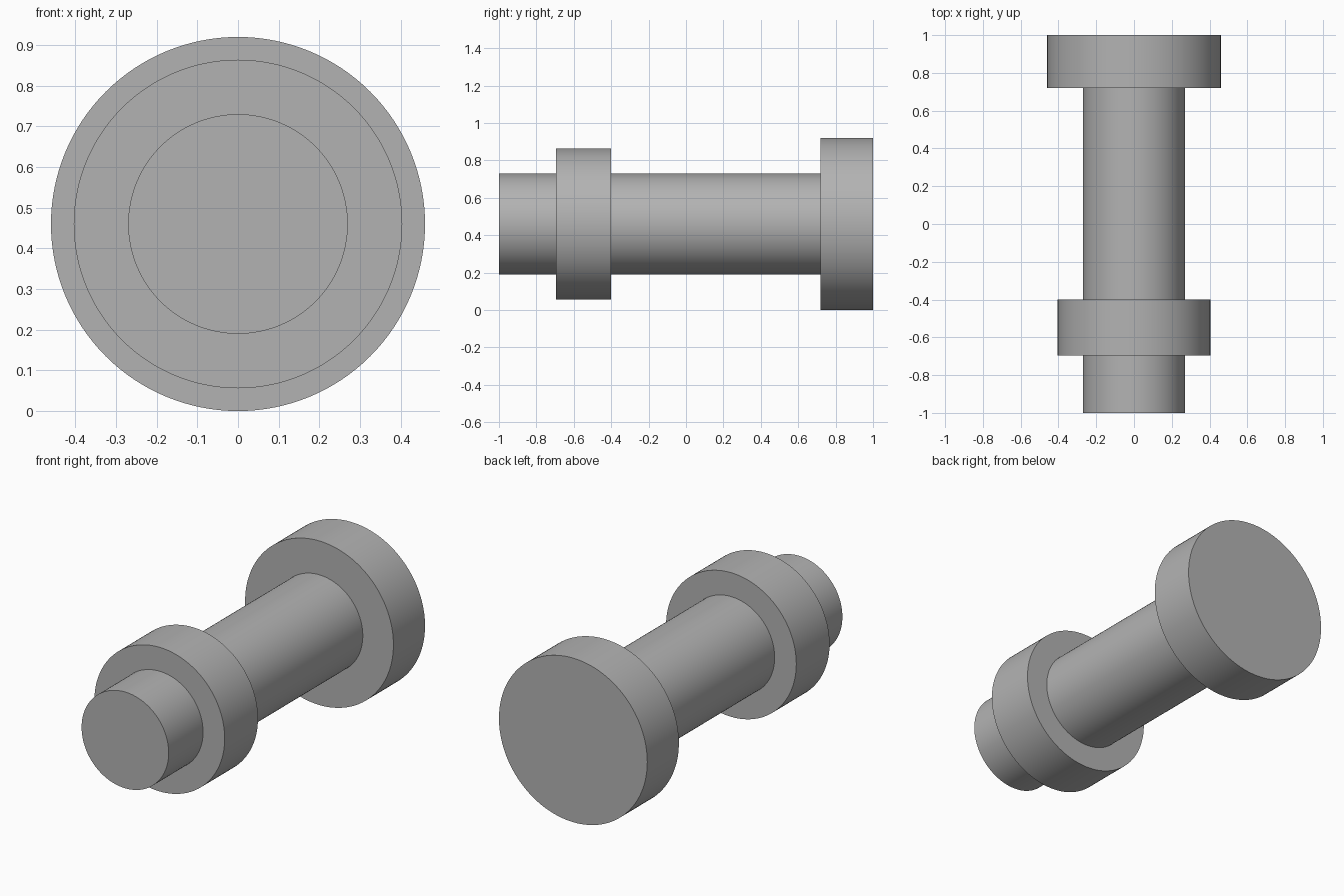
import bpy, bmesh, math
from mathutils import Vector, Matrix

cube = bpy.data.objects.get("Cube")
if cube:
    bpy.data.objects.remove(cube, do_unlink=True)

SEGMENTS = 128
HEAD_R, NUT_R, SHAFT_R = 0.46, 0.404, 0.27

steel = bpy.data.materials.new("grey_steel")
colour = (0.45, 0.45, 0.45, 1)
steel.diffuse_color = colour
steel.use_nodes = True
steel.node_tree.nodes["Principled BSDF"].inputs["Base Color"].default_value = colour


def lathe(name, profile, closed=False):
    """Spin a (radius, y) profile around the long axis."""
    bm = bmesh.new()
    verts = [bm.verts.new((0, y, r)) for r, y in profile]
    edges = [bm.edges.new(pair) for pair in zip(verts, verts[1:])]
    if closed:
        edges.append(bm.edges.new((verts[-1], verts[0])))
    bmesh.ops.spin(bm, geom=verts + edges, cent=(0, 0, 0), axis=(0, 1, 0),
                   angle=math.tau, steps=SEGMENTS, use_merge=True)
    bmesh.ops.remove_doubles(bm, verts=bm.verts, dist=1e-5)
    # Close the flat ends of an open profile
    bmesh.ops.holes_fill(bm, edges=[e for e in bm.edges if e.is_boundary], sides=0)
    bmesh.ops.recalc_face_normals(bm, faces=bm.faces)
    mesh = bpy.data.meshes.new(name)
    bm.to_mesh(mesh)
    bm.free()
    mesh.materials.append(steel)
    obj = bpy.data.objects.new(name, mesh)
    obj.location.z = HEAD_R
    bpy.context.collection.objects.link(obj)
    bpy.ops.object.select_all(action='DESELECT')
    obj.select_set(True)
    bpy.context.view_layer.objects.active = obj
    bpy.ops.object.shade_smooth_by_angle(angle=math.radians(30))
    return obj


# Shaft with its wide head at the back
lathe("bolt_shaft_and_head", [(SHAFT_R, -1), (SHAFT_R, 0.72), (HEAD_R, 0.72), (HEAD_R, 1)])

# Collar fitted round the shaft near the front
lathe("collar", [(SHAFT_R, -0.695), (NUT_R, -0.695), (NUT_R, -0.4), (SHAFT_R, -0.4)], closed=True)
